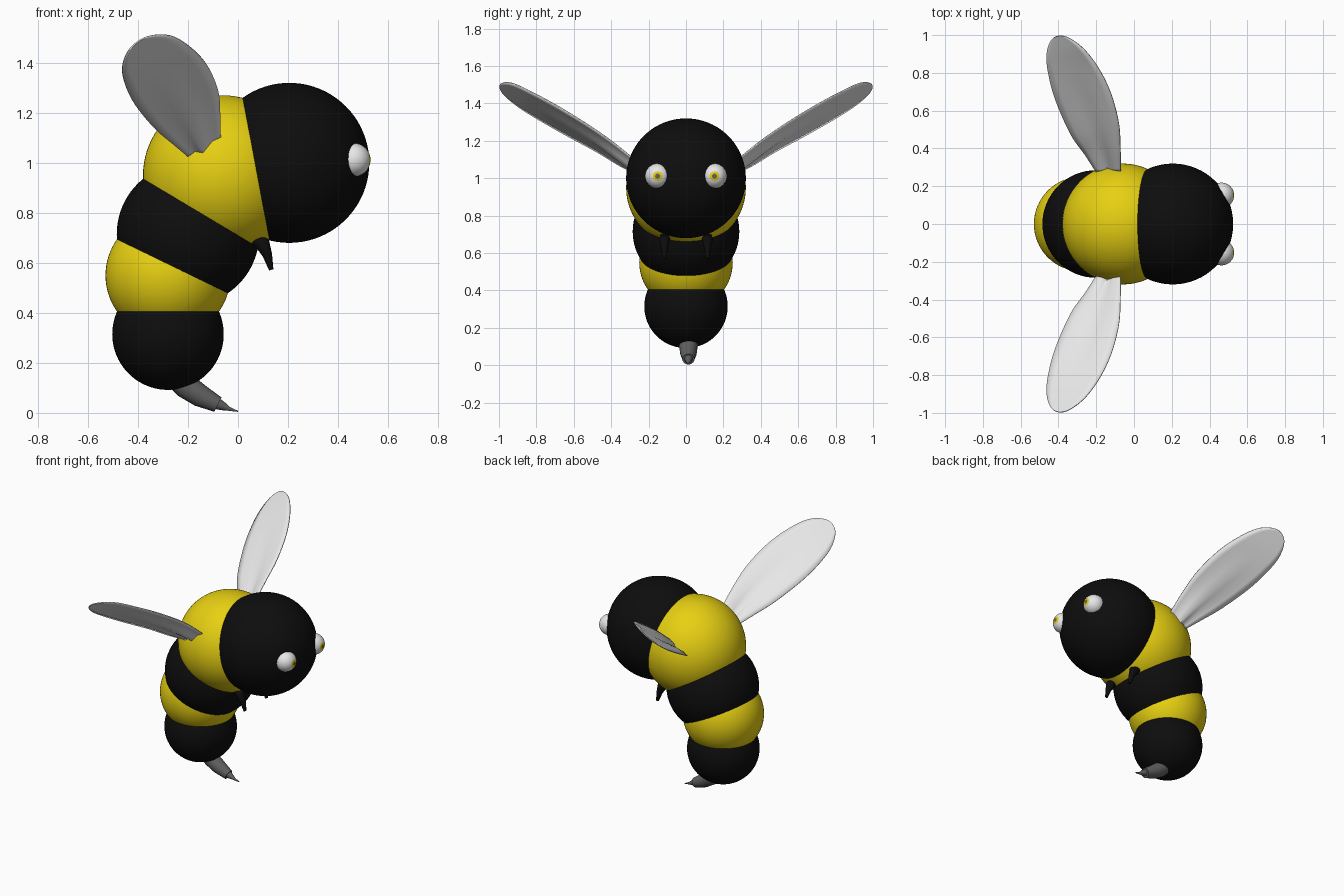
import bpy, bmesh, math
from mathutils import Vector, Matrix

if "Cube" in bpy.data.objects:
    bpy.data.objects.remove(bpy.data.objects["Cube"])


def material(name, r, g, b):
    m = bpy.data.materials.new(name)
    m.diffuse_color = (r, g, b, 1)
    m.use_nodes = True
    m.node_tree.nodes["Principled BSDF"].inputs["Base Color"].default_value = m.diffuse_color
    return m


BLACK = material("black", 0.004, 0.004, 0.004)
YELLOW = material("yellow", 0.80, 0.63, 0.006)
WHITE = material("white", 0.80, 0.80, 0.80)
GREY = material("dark grey", 0.12, 0.12, 0.12)


def finish(bm, name, mats, angle=180):
    bmesh.ops.recalc_face_normals(bm, faces=bm.faces)
    mesh = bpy.data.meshes.new(name)
    bm.to_mesh(mesh)
    bm.free()
    for m in mats:
        mesh.materials.append(m)
    ob = bpy.data.objects.new(name, mesh)
    bpy.context.collection.objects.link(ob)
    bpy.ops.object.select_all(action='DESELECT')
    ob.select_set(True)
    bpy.context.view_layer.objects.active = ob
    bpy.ops.object.shade_smooth_by_angle(angle=math.radians(angle))
    return ob


def ball(name, loc, r, mat):
    bm = bmesh.new()
    bmesh.ops.create_uvsphere(bm, u_segments=64, v_segments=40, radius=r,
                              matrix=Matrix.Translation(loc))
    return finish(bm, name, [mat])


def tube(name, path, y, mat, n=20):
    """Round tube along (x, z, radius) points in a plane of constant y."""
    bm = bmesh.new()
    rings = []
    for i, (x, z, r) in enumerate(path):
        a, b = path[max(i - 1, 0)], path[min(i + 1, len(path) - 1)]
        t = Vector((b[0] - a[0], 0, b[1] - a[1])).normalized()
        side = Vector((-t.z, 0, t.x))
        ring = []
        for k in range(n):
            w = 2 * math.pi * k / n
            p = Vector((x, y, z)) + r * (side * math.cos(w) + Vector((0, math.sin(w), 0)))
            ring.append(bm.verts.new(p))
        rings.append(ring)
    for a, b in zip(rings, rings[1:]):
        for k in range(n):
            bm.faces.new((a[k], a[(k + 1) % n], b[(k + 1) % n], b[k]))
    bm.faces.new(rings[0])
    bm.faces.new(rings[-1])
    return finish(bm, name, [mat], 40)


def spline(points, steps):
    """Smooth curve passing through all points."""
    p = [Vector(q) for q in points]
    p = [2 * p[0] - p[1]] + p + [2 * p[-1] - p[-2]]
    out = []
    for i in range(1, len(p) - 2):
        a, b, c, d = p[i - 1:i + 3]
        for k in range(steps):
            t = k / steps
            out.append(0.5 * (2 * b + (c - a) * t + (2 * a - 5 * b + 4 * c - d) * t ** 2
                              + (3 * b - a - 3 * c + d) * t ** 3))
    return out + [p[-2]]


# Body: overlapping balls from head to tail
ball("head", (0.205, 0, 1.0), 0.32, BLACK)
ball("thorax", (-0.06, 0, 0.95), 0.32, YELLOW)
ball("upper_abdomen", (-0.20, 0, 0.715), 0.285, BLACK)
ball("middle_abdomen", (-0.28, 0, 0.55), 0.25, YELLOW)
ball("lower_abdomen", (-0.28, 0, 0.315), 0.223, BLACK)

# Stinger: thick curved sheath with a thin point
tube("stinger_sheath", [(-0.27, 0.17, 0.05), (-0.205, 0.105, 0.05), (-0.15, 0.068, 0.045),
                        (-0.08, 0.033, 0.032)], 0.013, GREY)
tube("stinger_point", [(-0.09, 0.04, 0.024), (-0.065, 0.029, 0.019),
                       (-0.035, 0.016, 0.008), (0.0, 0.006, 0.002)], 0.013, GREY)

# Wing outline: leading edge out to the tip, trailing edge back
OUTLINE = [(-.07, .275, 1.10), (-.072, .40, 1.20), (-.08, .53, 1.29), (-.12, .685, 1.385),
           (-.185, .82, 1.458), (-.27, .93, 1.508), (-.365, .993, 1.503), (-.433, .98, 1.455),
           (-.462, .90, 1.385), (-.452, .79, 1.315), (-.413, .65, 1.235), (-.335, .475, 1.14),
           (-.26, .368, 1.075), (-.20, .275, 1.025)]


def wing(name, side):
    edge = spline(OUTLINE, 6)
    half, cols = len(edge) // 2, 8
    bm = bmesh.new()
    rows = []
    for k in range(half):
        s = k / half
        row = []
        for c in range(cols + 1):
            t = c / cols
            p = edge[k].lerp(edge[-1 - k], t)
            # crease along the middle, fading out toward the tip
            p.z -= 0.035 * max(0, 1 - s / 0.6) * max(0, 1 - abs(t - 0.5) * 4)
            row.append(bm.verts.new((p.x, p.y * side, p.z)))
        rows.append(row)
    for a, b in zip(rows, rows[1:]):
        for c in range(cols):
            bm.faces.new((a[c], a[c + 1], b[c + 1], b[c]))
    tip = edge[half]
    tv = bm.verts.new((tip.x, tip.y * side, tip.z))
    for c in range(cols):
        bm.faces.new((rows[-1][c], rows[-1][c + 1], tv))
    ob = finish(bm, name, [WHITE], 60)
    mod = ob.modifiers.new("thickness", 'SOLIDIFY')
    mod.thickness = 0.006
    mod.offset = 0


def eye(name, side):
    """White ball whose forward rings are coloured as iris and pupil."""
    r, loc = 0.067, Vector((0.463, 0.152 * side, 1.012))
    bm = bmesh.new()
    bmesh.ops.create_uvsphere(bm, u_segments=32, v_segments=32, radius=r,
                              matrix=Matrix.Rotation(math.pi / 2, 4, 'Y'))
    for f in bm.faces:
        d = f.calc_center_median().x / r
        f.material_index = 2 if d > 0.981 else 1 if d > 0.924 else 0
    bmesh.ops.translate(bm, verts=bm.verts, vec=loc)
    finish(bm, name, [WHITE, YELLOW, GREY])


# Paired parts
for label, side in (("right", -1), ("left", 1)):
    wing(label + "_wing", side)
    eye(label + "_eye", side)
    tube(label + "_leg", [(0.06, 0.70, 0.020), (0.10, 0.675, 0.030), (0.118, 0.63, 0.019),
                          (0.133, 0.572, 0.009)], 0.115 * side, BLACK, 12)
